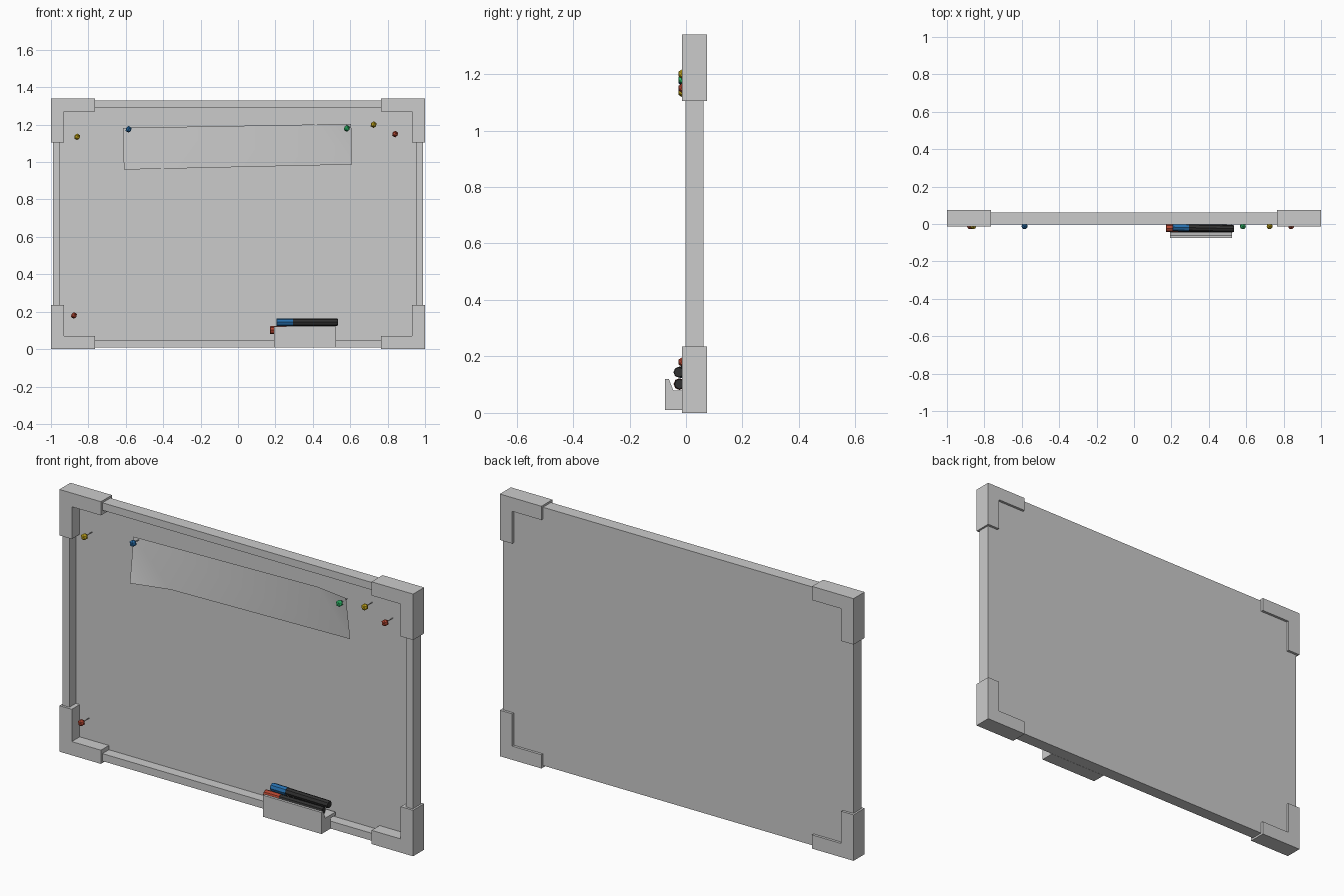
import bpy, bmesh
from mathutils import Vector

if "Cube" in bpy.data.objects:
    bpy.data.objects.remove(bpy.data.objects["Cube"])


def material(name, rgb):
    m = bpy.data.materials.new(name)
    m.diffuse_color = (*rgb, 1)
    m.use_nodes = True
    m.node_tree.nodes["Principled BSDF"].inputs["Base Color"].default_value = m.diffuse_color
    return m


RED = material("red", (0.45, 0.06, 0.03))
BLUE = material("blue", (0.02, 0.16, 0.42))
GREEN = material("green", (0.03, 0.55, 0.16))
YELLOW = material("yellow", (0.55, 0.38, 0.01))
BLACK = material("black", (0.03, 0.03, 0.03))


def finish(name, bm, mat=None, fix_normals=True):
    if fix_normals:
        bmesh.ops.recalc_face_normals(bm, faces=bm.faces)
    me = bpy.data.meshes.new(name)
    bm.to_mesh(me)
    bm.free()
    ob = bpy.data.objects.new(name, me)
    bpy.context.collection.objects.link(ob)
    if mat:
        me.materials.append(mat)
    return ob


def prism(name, points, direction):
    """Extrude a closed outline along a direction."""
    bm = bmesh.new()
    face = bm.faces.new([bm.verts.new(p) for p in points])
    new = bmesh.ops.extrude_face_region(bm, geom=[face])["geom"]
    bmesh.ops.translate(bm, vec=direction,
                        verts=[v for v in new if isinstance(v, bmesh.types.BMVert)])
    return finish(name, bm)


def lathe(name, start, end, profile, sides, mat=None, smooth=False):
    """Turned rod from start to end; profile is (fraction, radius) pairs."""
    start, end = Vector(start), Vector(end)
    axis = end - start
    rot = axis.to_track_quat('Z', 'Y')
    bm = bmesh.new()
    rings = []
    for t, r in profile:
        ring = bmesh.ops.create_circle(bm, segments=sides, radius=r)["verts"]
        for v in ring:
            v.co = start + axis * t + rot @ v.co
        rings.append(ring)
    for a, b in zip(rings, rings[1:]):
        for i in range(sides):
            j = (i + 1) % sides
            bm.faces.new((a[i], a[j], b[j], b[i]))
    bm.faces.new(rings[0])
    bm.faces.new(rings[-1])
    return finish(name, bm, mat)


H = 1.34          # overall height
PANEL_Y = 0.05    # writing surface, recessed behind the frame

# Board: slab with its front face inset and pushed back
bm = bmesh.new()
bmesh.ops.create_cube(bm, size=1)
for v in bm.verts:
    v.co = (v.co.x * 1.98, v.co.y * 0.064 + 0.03, v.co.z * 1.32 + H / 2)
bm.normal_update()
front = min(bm.faces, key=lambda f: f.calc_center_median().y)
bmesh.ops.inset_region(bm, faces=[front], thickness=0.054)
lip = bmesh.ops.extrude_face_region(bm, geom=[front])["geom"]
bmesh.ops.delete(bm, geom=[front], context='FACES')
for v in lip:
    if isinstance(v, bmesh.types.BMVert):
        v.co.y = PANEL_Y
finish("board_and_frame", bm)

# L-shaped corner guards
L, T = 0.235, 0.07
for sx, xn in ((-1, "left"), (1, "right")):
    for top, zn in ((False, "bottom"), (True, "top")):
        pts = []
        for u, w in ((0, 0), (L, 0), (L, T), (T, T), (T, L), (0, L)):
            pts.append((sx * (1 - u), -0.014, H - w if top else w))
        prism(f"corner_guard_{zn}_{xn}", pts, (0, 0.089, 0))

# Pen tray, hooked over the lower frame rail
tray = [(-0.075, 0.01), (-0.075, 0.12), (-0.061, 0.12), (-0.045, 0.08),
        (0.038, 0.08), (0.038, 0.063), (-0.003, 0.063), (-0.003, 0.01)]
prism("pen_tray", [(0.193, y, z) for y, z in tray], (0.332, 0, 0))


# Markers: dark barrel with a coloured cap
def marker(name, a, b, mat):
    a, b = Vector(a), Vector(b)
    lathe(name + "_cap", a, a.lerp(b, 0.27),
          [(0, 0.018), (0.04, 0.021), (1, 0.021)], 8, mat)
    lathe(name + "_barrel", a.lerp(b, 0.25), b,
          [(0, 0.0195), (0.97, 0.0195), (1, 0.017)], 8, BLACK)


marker("red_marker", (0.17, -0.023, 0.102), (0.5, -0.023, 0.102), RED)
marker("blue_marker", (0.205, -0.017, 0.144), (0.535, -0.025, 0.144), BLUE)

# Paper sheet with two curled corners
bm = bmesh.new()
tl, bl, b, br, tr, t = [bm.verts.new(p) for p in (
    (-0.615, 0.035, 1.183), (-0.61, -0.002, 0.96), (-0.41, 0.042, 0.964),
    (0.61, 0.035, 0.987), (0.605, 0.008, 1.205), (0.42, 0.042, 1.201))]
for f in ((tl, bl, b), (tl, b, br, t), (t, br, tr)):
    bm.faces.new(f).smooth = True
finish("paper_sheet", bm, fix_normals=False)

# Push pins: ball head and thin needle
pins = [(-0.86, 1.135, YELLOW), (-0.585, 1.175, BLUE), (0.582, 1.18, GREEN),
        (0.725, 1.2, YELLOW), (0.84, 1.15, RED), (-0.877, 0.18, RED)]
for i, (x, z, mat) in enumerate(pins, 1):
    bm = bmesh.new()
    bmesh.ops.create_icosphere(bm, subdivisions=1, radius=0.018)
    bmesh.ops.translate(bm, verts=bm.verts, vec=(x, -0.012, z))
    bmesh.ops.create_icosphere
    finish(f"pin_head_{i}", bm, mat)
    lathe(f"pin_needle_{i}", (x, -0.01, z), (x, PANEL_Y + 0.003, z),
          [(0, 0.003), (1, 0.002)], 6)
